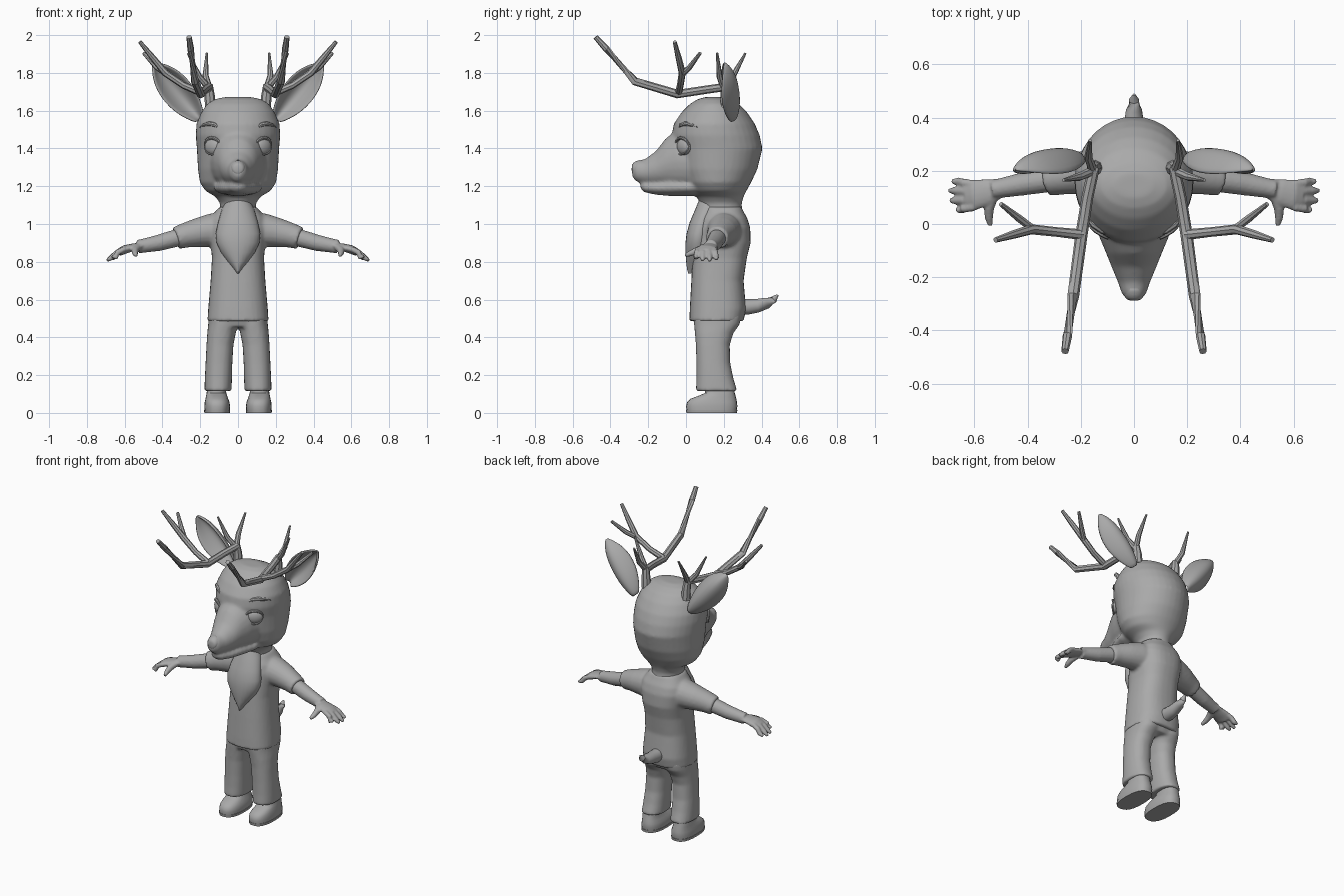
import bpy, bmesh, math
from mathutils import Vector as V

mat = bpy.data.materials.new("plain_grey")
mat.diffuse_color = (0.4, 0.4, 0.4, 1)


def loft(bm, rings, n=24, p=2.0):
    """Closed skin through rings (centre, half vector u, half vector v); p squares the section."""
    loops = []
    for c, u, v in rings:
        loop = []
        for i in range(n):
            a = 2 * math.pi * i / n
            co, si = math.cos(a), math.sin(a)
            loop.append(bm.verts.new(V(c) + V(u) * math.copysign(abs(co) ** (2 / p), co)
                                     + V(v) * math.copysign(abs(si) ** (2 / p), si)))
        loops.append(loop)
    for a, b in zip(loops, loops[1:]):
        for i in range(n):
            bm.faces.new((a[i], a[(i + 1) % n], b[(i + 1) % n], b[i]))
    bm.faces.new(loops[0][::-1])
    bm.faces.new(loops[-1])


def stack(bm, rows, n=28, p=2.0):
    """Upright loft from rows (z, y front, y back, x left, x right)."""
    loft(bm, [(((l + r) / 2, (f + b) / 2, z), ((r - l) / 2, 0, 0), (0, (b - f) / 2, 0))
              for z, f, b, l, r in rows], n, p)


def along_y(bm, rows, n=24, p=2.0):
    """Forward loft from rows (y, half width, z bottom, z top)."""
    loft(bm, [((0, y, (lo + hi) / 2), (w, 0, 0), (0, 0, (hi - lo) / 2)) for y, w, lo, hi in rows], n, p)


def tube(bm, pts, n=10, flat=1.0):
    """Round limb through points (x, y, z, radius); flat scales its thickness."""
    ps = [V(q[:3]) for q in pts]
    rings = []
    for i, q in enumerate(ps):
        d = (ps[min(i + 1, len(ps) - 1)] - ps[max(i - 1, 0)]).normalized()
        ref = V((0, 1, 0)) if abs(d.y) < 0.8 else V((1, 0, 0))
        u = (ref - d * ref.dot(d)).normalized()
        rings.append((q, u * pts[i][3], d.cross(u) * pts[i][3] * flat))
    loft(bm, rings, n)


def finish(bm, name, mirror=False, voxel=0, relax=0, sub=0, solid=0):
    bmesh.ops.recalc_face_normals(bm, faces=bm.faces)
    me = bpy.data.meshes.new(name)
    bm.to_mesh(me)
    bm.free()
    ob = bpy.data.objects.new(name, me)
    bpy.context.collection.objects.link(ob)
    me.materials.append(mat)
    me.shade_smooth()
    if solid:
        m = ob.modifiers.new("thickness", 'SOLIDIFY')
        m.thickness, m.offset = solid, 0
    if mirror:
        m = ob.modifiers.new("mirror", 'MIRROR')
        m.use_mirror_merge = False
    if sub:
        ob.modifiers.new("round", 'SUBSURF').levels = sub
    if voxel:
        m = ob.modifiers.new("fuse", 'REMESH')
        m.mode, m.voxel_size, m.use_smooth_shade = 'VOXEL', voxel, True
    if relax:
        m = ob.modifiers.new("relax", 'SMOOTH')
        m.factor, m.iterations = 0.5, relax
    if not (sub or voxel):
        bpy.context.view_layer.objects.active = ob
        ob.select_set(True)
        bpy.ops.object.shade_smooth_by_angle(angle=math.radians(40))
        ob.select_set(False)
    return ob


def face_y(x):
    """Front of the face at eye height."""
    return 0.16 - 0.225 * math.sqrt(1 - (x / 0.224) ** 2)


# Head: skull and neck, muzzle, jaw
bm = bmesh.new()
stack(bm, [(z, f, b, -w, w) for z, f, b, w in (
    (1.04, .085, .30, .095), (1.11, .075, .295, .095), (1.145, .055, .305, .12), (1.175, .02, .32, .172),
    (1.22, -.01, .345, .202), (1.29, -.04, .378, .212), (1.4, -.06, .405, .218), (1.47, -.075, .39, .224),
    (1.53, -.065, .365, .22), (1.59, -.025, .325, .195), (1.635, .02, .28, .165), (1.66, .06, .23, .125),
    (1.672, .1, .19, .07))], 36)
along_y(bm, [(-.285, .022, 1.25, 1.32), (-.265, .045, 1.225, 1.335), (-.22, .06, 1.212, 1.342),
             (-.16, .085, 1.2, 1.385), (-.11, .105, 1.19, 1.45), (-.05, .13, 1.17, 1.5), (.05, .16, 1.16, 1.5)])
along_y(bm, [(-.24, .025, 1.185, 1.215), (-.22, .045, 1.168, 1.22), (-.16, .07, 1.155, 1.225),
             (-.08, .1, 1.148, 1.24), (.02, .13, 1.148, 1.24), (.12, .12, 1.15, 1.24)])
finish(bm, "head", voxel=.01, relax=6)

# Nose pad
bm = bmesh.new()
along_y(bm, [(-.288, .02, 1.27, 1.31), (-.28, .034, 1.258, 1.326), (-.255, .042, 1.262, 1.338), (-.23, .03, 1.28, 1.342)], 16)
finish(bm, "nose", sub=1)

# Eyes: eyeball bulging between two lids
bm = bmesh.new()
bmesh.ops.create_uvsphere(bm, u_segments=24, v_segments=14, radius=1)
out = V((.62, -.78, 0))
side = V((.78, .62, 0))
for v in bm.verts:
    c = v.co.copy()
    v.co = V((.132, face_y(.132) + .012, 1.41)) + side * c.x * .052 + out * c.y * .028 + V((0, 0, c.z * .045))
finish(bm, "eye", mirror=True)
bm = bmesh.new()
for s, r in ((1, .009), (-1, .005)):
    pts = []
    for i in range(9):
        a = math.pi * i / 8
        q = V((.132, face_y(.132) + .004, 1.412)) + side * math.cos(a) * .055 + out * math.sin(a) * .012
        pts.append((q.x, q.y, q.z + s * .044 * math.sin(a), r * (.4 + .6 * math.sin(a))))
    tube(bm, pts, 8)
finish(bm, "eyelids", mirror=True)

# Eyebrows
bm = bmesh.new()
tube(bm, [(x, face_y(x) + .004, z, r) for x, z, r in (
    (.105, 1.512, .006), (.12, 1.524, .012), (.15, 1.531, .013), (.18, 1.525, .01), (.2, 1.512, .004))], 8)
finish(bm, "eyebrow", mirror=True)

# Ears: cupped leaves opening forward
bm = bmesh.new()
base, tip, wide = V((.2, .235, 1.555)), V((.447, .2, 1.85)), V((.75, 0, -.66))
rows = []
for t, h in ((0, .025), (.12, .052), (.3, .078), (.5, .086), (.68, .078), (.82, .058), (.93, .03), (1, .004)):
    row = []
    for j in range(9):
        s = j / 4 - 1
        row.append(bm.verts.new(base.lerp(tip, t) + wide * h * s + V((0, h * 1.05 * (1 - s * s) - .03 * math.sin(t * 3.14), 0))))
    rows.append(row)
for a, b in zip(rows, rows[1:]):
    for j in range(8):
        bm.faces.new((a[j], a[j + 1], b[j + 1], b[j]))
finish(bm, "ear", mirror=True, solid=.014, sub=1)

# Antlers: burr, main beam, forked branch, two rear tines
bm = bmesh.new()
for pts in (
    [(.145, .21, 1.61, .03), (.15, .21, 1.68, .027), (.155, .205, 1.74, .021)],
    [(.152, .205, 1.725, .022), (.175, .1, 1.71, .022), (.198, -.045, 1.688, .023), (.228, -.27, 1.755, .022),
     (.25, -.42, 1.925, .018), (.259, -.478, 1.99, .014)],
    [(.195, -.04, 1.695, .02), (.29, -.03, 1.735, .018), (.385, -.02, 1.8, .019), (.455, -.04, 1.885, .016), (.52, -.06, 1.965, .01)],
    [(.375, -.022, 1.79, .015), (.43, .02, 1.83, .015), (.5, .075, 1.905, .009)],
    [(.153, .2, 1.72, .018), (.172, .25, 1.785, .016), (.165, .315, 1.905, .006)],
    [(.155, .2, 1.72, .018), (.205, .178, 1.78, .016), (.265, .165, 1.905, .006)],
):
    tube(bm, pts, 8)
finish(bm, "antler", mirror=True)

# Shirt: body and short sleeves
bm = bmesh.new()
stack(bm, [(z, f, b, -w, w) for z, f, b, w in (
    (.485, .018, .305, .162), (.55, .02, .318, .158), (.7, .028, .305, .145), (.82, .035, .322, .138),
    (.9, .045, .342, .145), (.98, .06, .34, .155), (1.03, .075, .325, .145), (1.065, .09, .305, .12), (1.09, .09, .295, .1))], 32, 2.5)
for s in (1, -1):
    tube(bm, [(s * x, y, z, r) for x, y, z, r in (
        (.06, .2, .975, .09), (.14, .2, .966, .09), (.21, .19, .955, .078), (.28, .175, .94, .066), (.328, .165, .925, .06))], 18)
finish(bm, "shirt", voxel=.01, relax=4)

# Chest tuft
bm = bmesh.new()
stack(bm, [(z, f, f + .13, -w, w) for z, f, w in (
    (1.13, .07, .06), (1.08, .05, .085), (1.01, .02, .105), (.95, .003, .118), (.9, -.003, .113),
    (.85, -.003, .09), (.8, .001, .058), (.76, .006, .025), (.738, .012, .006))], 24)
finish(bm, "chest_tuft")

# Arms and hands
bm = bmesh.new()
tube(bm, [(.26, .175, .94, .048), (.34, .163, .922, .046), (.42, .15, .9, .043), (.5, .135, .885, .037), (.53, .13, .88, .036)], 16)
tube(bm, [(.5, .135, .885, .036), (.55, .12, .878, .05), (.6, .11, .865, .058), (.63, .105, .85, .05)], 16, .4)
for y0, y1, reach in ((.15, .16, -.01), (.12, .125, 0), (.09, .088, -.003), (.063, .053, -.025)):
    tube(bm, [(.6, y0, .868, .015), (.64, (y0 + y1) / 2, .848, .016), (.672 + reach, y1, .822, .015), (.694 + reach, y1, .805 - reach, .009)], 10)
tube(bm, [(.53, .1, .876, .02), (.545, .06, .86, .02), (.545, .025, .845, .016), (.54, -.005, .833, .01)], 10)
finish(bm, "arm", mirror=True, voxel=.006, relax=3)

# Trousers: hips and two legs
bm = bmesh.new()
stack(bm, [(.455, .05, .27, -.15, .15), (.5, .035, .295, -.155, .155), (.54, .03, .3, -.15, .15)], 28, 2.4)
for s in (1, -1):
    stack(bm, [(z, f, b, min(s * i, s * o), max(s * i, s * o)) for z, f, b, i, o in (
        (.115, .052, .272, .034, .178), (.18, .055, .252, .032, .176), (.26, .055, .235, .03, .172),
        (.36, .052, .232, .024, .167), (.42, .047, .25, .012, .163), (.47, .042, .285, 0, .158), (.52, .04, .295, 0, .155))], 24, 2.3)
finish(bm, "trousers", voxel=.01, relax=3)

# Shoes and soles
bm = bmesh.new()
stack(bm, [(.012, .003, .268, .044, .177), (.035, .0, .272, .042, .178), (.058, .006, .27, .045, .176), (.075, .025, .266, .052, .172),
           (.092, .07, .262, .058, .169), (.105, .1, .258, .062, .166), (.16, .105, .25, .066, .16)], 24, 2.5)
finish(bm, "shoe", mirror=True)
bm = bmesh.new()
stack(bm, [(0, .002, .27, .043, .178), (.016, 0, .272, .041, .18)], 24, 2.5)
finish(bm, "sole", mirror=True)

# Tail
bm = bmesh.new()
tube(bm, [(0, .27, .565, .042), (0, .33, .562, .042), (0, .38, .568, .037), (0, .43, .582, .03), (0, .465, .6, .02), (0, .486, .625, .005)], 14)
finish(bm, "tail")
